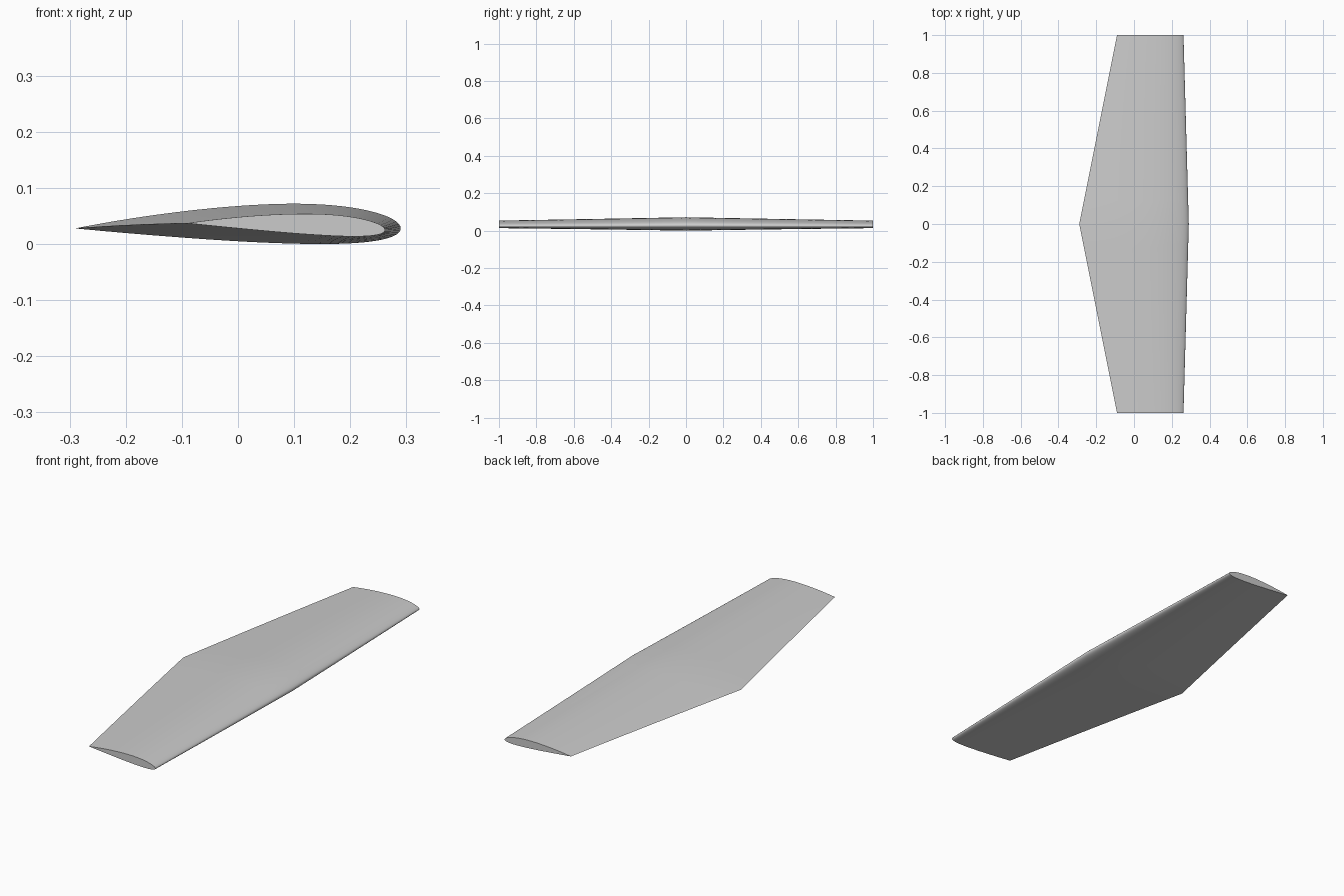
import bpy, bmesh, math

cube = bpy.data.objects.get("Cube")
if cube:
    bpy.data.objects.remove(cube, do_unlink=True)

grey = bpy.data.materials.new("light_grey")
grey.use_nodes = True
colour = (0.6, 0.6, 0.6, 1)
grey.diffuse_color = colour
grey.node_tree.nodes["Principled BSDF"].inputs["Base Color"].default_value = colour

STEPS = 40        # points along each side of the aerofoil
SPAN_STEPS = 8    # sections per half wing
BASE_Z = 0.0277


def lerp(a, b, t):
    return a + (b - a) * t


def surface(s, thick, camber, side):
    """Height of the aerofoil surface at chord fraction s from the nose."""
    half = 5 * thick * (0.2969 * math.sqrt(s) - 0.126 * s - 0.3516 * s**2
                        + 0.2843 * s**3 - 0.1036 * s**4)
    p = 0.4
    if s < p:
        mean = camber / p**2 * (2 * p * s - s * s)
    else:
        mean = camber / (1 - p)**2 * (1 - 2 * p + 2 * p * s - s * s)
    return mean + side * half


def section(t):
    """Closed outline (x, z) at span fraction t: tapered, with washout."""
    nose, tail = lerp(0.29, 0.262, t), lerp(-0.29, -0.09, t)
    chord = nose - tail
    thick, camber = lerp(0.123, 0.107, t), lerp(0.015, 0.017, t)
    twist = math.radians(2 * t)
    fractions = [(1 - math.cos(math.pi * i / STEPS)) / 2 for i in range(STEPS + 1)]
    path = [(s, 1) for s in reversed(fractions)] + [(s, -1) for s in fractions[1:-1]]
    outline = []
    for s, side in path:
        dx = (0.25 - s) * chord
        dz = surface(s, thick, camber, side) * chord
        outline.append((nose - 0.25 * chord + dx * math.cos(twist) + dz * math.sin(twist),
                        BASE_Z - dx * math.sin(twist) + dz * math.cos(twist)))
    return outline


# Wing skin lofted from tip to tip, with flat end caps
bm = bmesh.new()
rings = []
for k in range(-SPAN_STEPS, SPAN_STEPS + 1):
    y = k / SPAN_STEPS
    rings.append([bm.verts.new((x, y, z)) for x, z in section(abs(y))])
for a, b in zip(rings, rings[1:]):
    for i in range(len(a)):
        j = (i + 1) % len(a)
        bm.faces.new((a[i], a[j], b[j], b[i]))
bm.faces.new(rings[0])
bm.faces.new(rings[-1])
bmesh.ops.recalc_face_normals(bm, faces=bm.faces)

mesh = bpy.data.meshes.new("wing")
bm.to_mesh(mesh)
bm.free()
mesh.materials.append(grey)
wing = bpy.data.objects.new("wing", mesh)
bpy.context.collection.objects.link(wing)
bpy.ops.object.select_all(action='DESELECT')
wing.select_set(True)
bpy.context.view_layer.objects.active = wing
bpy.ops.object.shade_smooth_by_angle(angle=math.radians(30))
